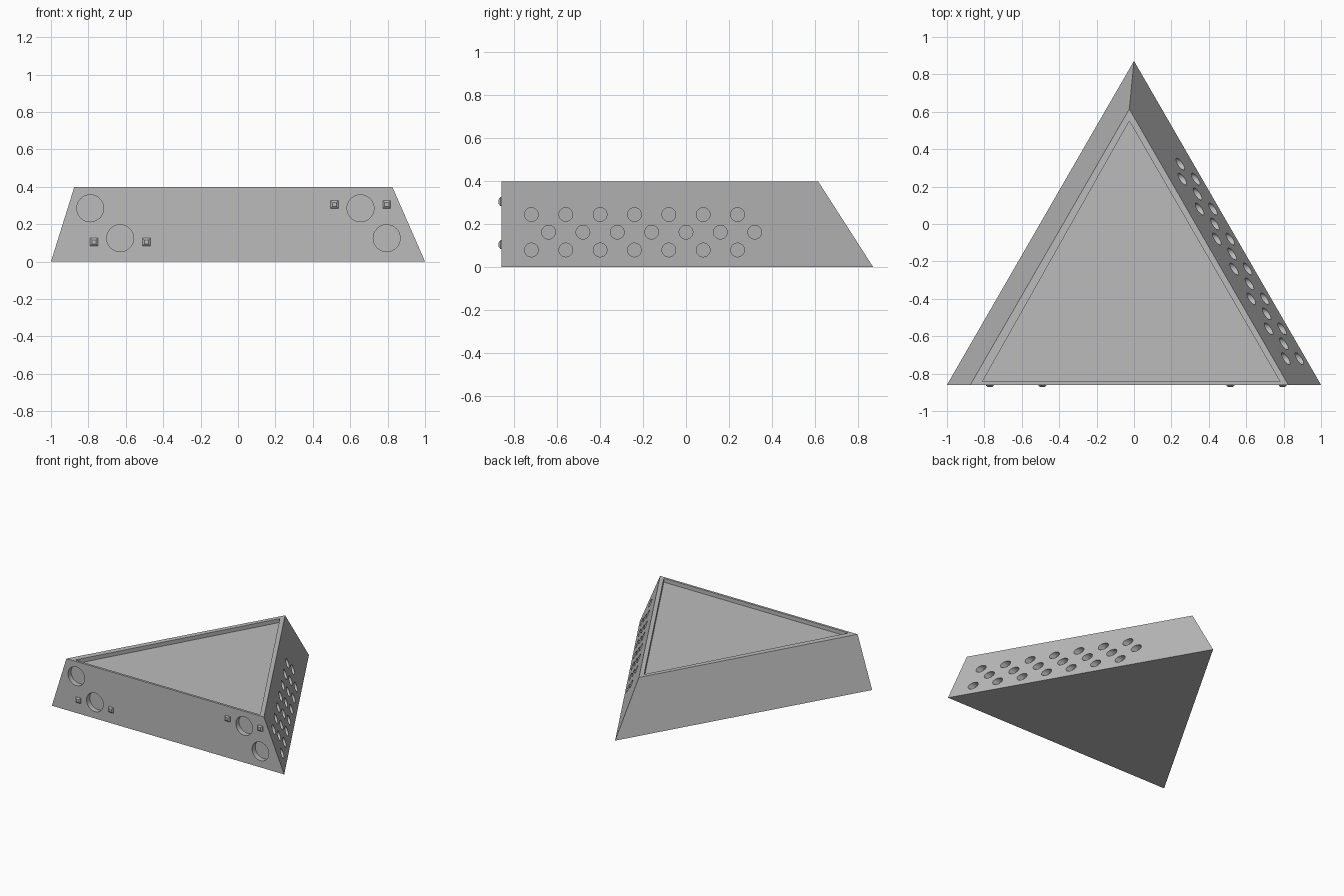
import bpy, bmesh, math
from math import cos, sin, pi

if "Cube" in bpy.data.objects:
    bpy.data.objects.remove(bpy.data.objects["Cube"], do_unlink=True)

grey = bpy.data.materials.new("plain grey")
grey.use_nodes = True
grey.diffuse_color = (0.5, 0.5, 0.5, 1)
grey.node_tree.nodes["Principled BSDF"].inputs["Base Color"].default_value = (0.5, 0.5, 0.5, 1)

FRONT, APEX, HEIGHT = -0.86, 0.872, 0.4


def loft(bm, *rings):
    """Closed solid through rings of equal point count."""
    loops = [[bm.verts.new(p) for p in ring] for ring in rings]
    for a, b in zip(loops, loops[1:]):
        for i in range(len(a)):
            j = (i + 1) % len(a)
            bm.faces.new((a[i], a[j], b[j], b[i]))
    bm.faces.new(loops[0])
    bm.faces.new(loops[-1])


def make_object(name, bm):
    bmesh.ops.recalc_face_normals(bm, faces=bm.faces)
    mesh = bpy.data.meshes.new(name)
    bm.to_mesh(mesh)
    bm.free()
    mesh.materials.append(grey)
    obj = bpy.data.objects.new(name, mesh)
    bpy.context.collection.objects.link(obj)
    return obj


def triangle(left, right, tip_x, front, tip_y, z):
    return [(left, front, z), (right, front, z), (tip_x, tip_y, z)]


def circle(u, v, r, n):
    return [(u + r * cos(2 * pi * i / n), v + r * sin(2 * pi * i / n)) for i in range(n)]


def side_x(y, z):
    """Surface of the sloping right-hand wall."""
    return 1 - (y - FRONT) / math.sqrt(3) - 0.4375 * z


# Tapered triangular housing
bm = bmesh.new()
loft(bm, triangle(-1, 1, 0, FRONT, APEX, 0),
     triangle(-0.875, 0.825, -0.025, FRONT, 0.615, HEIGHT))
housing = make_object("housing", bm)

# Cutters: top tray, front sockets and side vents
bm = bmesh.new()
loft(bm, *[triangle(-0.81, 0.78, -0.025, -0.842, 0.55, z) for z in (0.37, 0.45)])
for x, z in ((-0.79, 0.285), (-0.63, 0.125), (0.655, 0.285), (0.795, 0.125)):
    rim = circle(x, z, 0.072, 40)
    loft(bm, *[[(u, y, v) for u, v in rim] for y in (FRONT - 0.05, FRONT + 0.04)])
for row, z in enumerate((0.08, 0.163, 0.245)):
    for k in range(7):
        rim = circle(-0.72 + 0.16 * k + 0.08 * (row % 2), z, 0.032, 28)
        loft(bm, *[[(side_x(y, v) + d, y, v) for y, v in rim] for d in (0.05, -0.05)])
cutter = make_object("recess_cutter", bm)
cutter.hide_render = True

cut = housing.modifiers.new("recesses", 'BOOLEAN')
cut.operation, cut.solver, cut.object = 'DIFFERENCE', 'EXACT', cutter
bpy.context.view_layer.update()
graph = bpy.context.evaluated_depsgraph_get()
result = bpy.data.meshes.new_from_object(housing.evaluated_get(graph))
housing.modifiers.clear()
housing.data = result
bpy.data.objects.remove(cutter, do_unlink=True)

# Small square buttons on the front wall
for i, (x, z) in enumerate(((-0.77, 0.105), (-0.49, 0.105), (0.515, 0.305), (0.795, 0.305))):
    bm = bmesh.new()
    loft(bm, *[[(x + sx * h, FRONT - d, z + sz * h)
                for sx, sz in ((-1, -1), (1, -1), (1, 1), (-1, 1))]
               for h, d in ((0.021, -0.005), (0.021, 0.004), (0.011, 0.012))])
    make_object(f"button_{i + 1}", bm)

# Smooth the round recess walls, keep the edges crisp
bpy.ops.object.select_all(action='DESELECT')
housing.select_set(True)
bpy.context.view_layer.objects.active = housing
bpy.ops.object.shade_smooth_by_angle(angle=math.radians(25))
